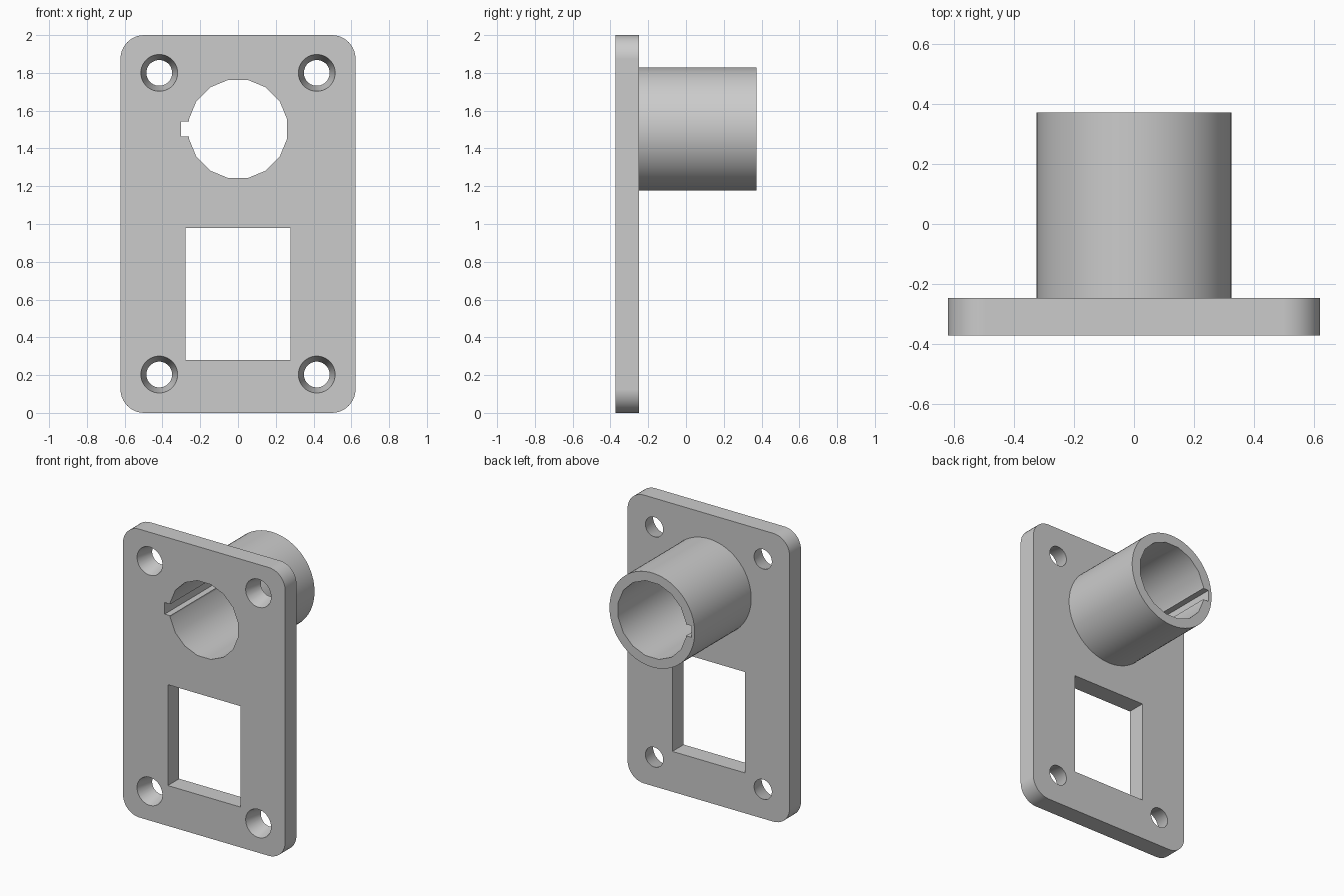
import bpy, bmesh, math
from mathutils import Matrix

cube = bpy.data.objects.get("Cube")
if cube:
    bpy.data.objects.remove(cube, do_unlink=True)

FRONT, JOINT, BACK = -0.372, -0.248, 0.372   # depth of plate face, plate rear, tube end
TUBE_Z = 1.503
OVER = 0.01                                  # cutter overshoot

grey = bpy.data.materials.new("mid grey")
grey.use_nodes = True
colour = (0.6, 0.6, 0.6, 1)
grey.diffuse_color = colour
grey.node_tree.nodes["Principled BSDF"].inputs["Base Color"].default_value = colour


def finish(name, bm):
    bmesh.ops.recalc_face_normals(bm, faces=bm.faces)
    mesh = bpy.data.meshes.new(name)
    bm.to_mesh(mesh)
    bm.free()
    mesh.materials.append(grey)
    ob = bpy.data.objects.new(name, mesh)
    bpy.context.collection.objects.link(ob)
    return ob


def box(name, x0, x1, y0, y1, z0, z1, corner=0):
    bm = bmesh.new()
    size = Matrix.Diagonal((x1 - x0, y1 - y0, z1 - z0, 1))
    place = Matrix.Translation(((x0 + x1) / 2, (y0 + y1) / 2, (z0 + z1) / 2))
    bmesh.ops.create_cube(bm, size=1, matrix=place @ size)
    if corner:
        edges = [e for e in bm.edges if abs(e.verts[0].co.y - e.verts[1].co.y) > 0.01]
        bmesh.ops.bevel(bm, geom=edges, offset=corner, segments=10,
                        profile=0.5, affect='EDGES')
    return finish(name, bm)


def cylinder(name, x, z, y0, y1, r_front, r_back, sides):
    bm = bmesh.new()
    place = (Matrix.Translation((x, (y0 + y1) / 2, z))
             @ Matrix.Rotation(math.pi / 2, 4, 'X')
             @ Matrix.Rotation(math.pi / sides, 4, 'Z'))
    bmesh.ops.create_cone(bm, cap_ends=True, segments=sides, radius1=r_back,
                          radius2=r_front, depth=y1 - y0, matrix=place)
    return finish(name, bm)


def cut(ob, cutters):
    for c in cutters:
        mod = ob.modifiers.new("cut", 'BOOLEAN')
        mod.operation, mod.solver, mod.object = 'DIFFERENCE', 'EXACT', c
    deps = bpy.context.evaluated_depsgraph_get()
    mesh = bpy.data.meshes.new_from_object(ob.evaluated_get(deps))
    ob.modifiers.clear()
    ob.data = mesh


# Main parts
plate = box("mounting_plate", -0.622, 0.622, FRONT, JOINT, 0, 2, corner=0.125)
tube = cylinder("rear_tube", 0, TUBE_Z, JOINT, BACK, 0.327, 0.327, 64)

# Faceted bore with a key slot on its right, through plate and tube
bore = cylinder("bore_cutter", 0, TUBE_Z, FRONT - OVER, BACK + OVER, 0.265, 0.265, 16)
slot = box("key_slot_cutter", -0.302, -0.2, FRONT - 2 * OVER, BACK + 2 * OVER,
           TUBE_Z - 0.04, TUBE_Z + 0.04)

# Rectangular window and tapered screw holes
window = box("window_cutter", -0.278, 0.278, FRONT - OVER, JOINT + OVER, 0.28, 0.98)
screws = [cylinder("screw_hole_cutter", x, z, FRONT - OVER, JOINT + OVER, 0.1, 0.066, 32)
          for x in (-0.417, 0.417) for z in (0.203, 1.8)]

cut(plate, [bore, slot, window] + screws)
cut(tube, [bore, slot])
for c in [bore, slot, window] + screws:
    bpy.data.objects.remove(c, do_unlink=True)

# Smooth curved walls, crisp rims
bpy.ops.object.select_all(action='DESELECT')
for ob in (plate, tube):
    ob.select_set(True)
bpy.context.view_layer.objects.active = plate
bpy.ops.object.shade_smooth_by_angle(angle=math.radians(30))
for ob in (plate, tube):
    ob.modifiers.new("even_shading", 'WEIGHTED_NORMAL').keep_sharp = True
